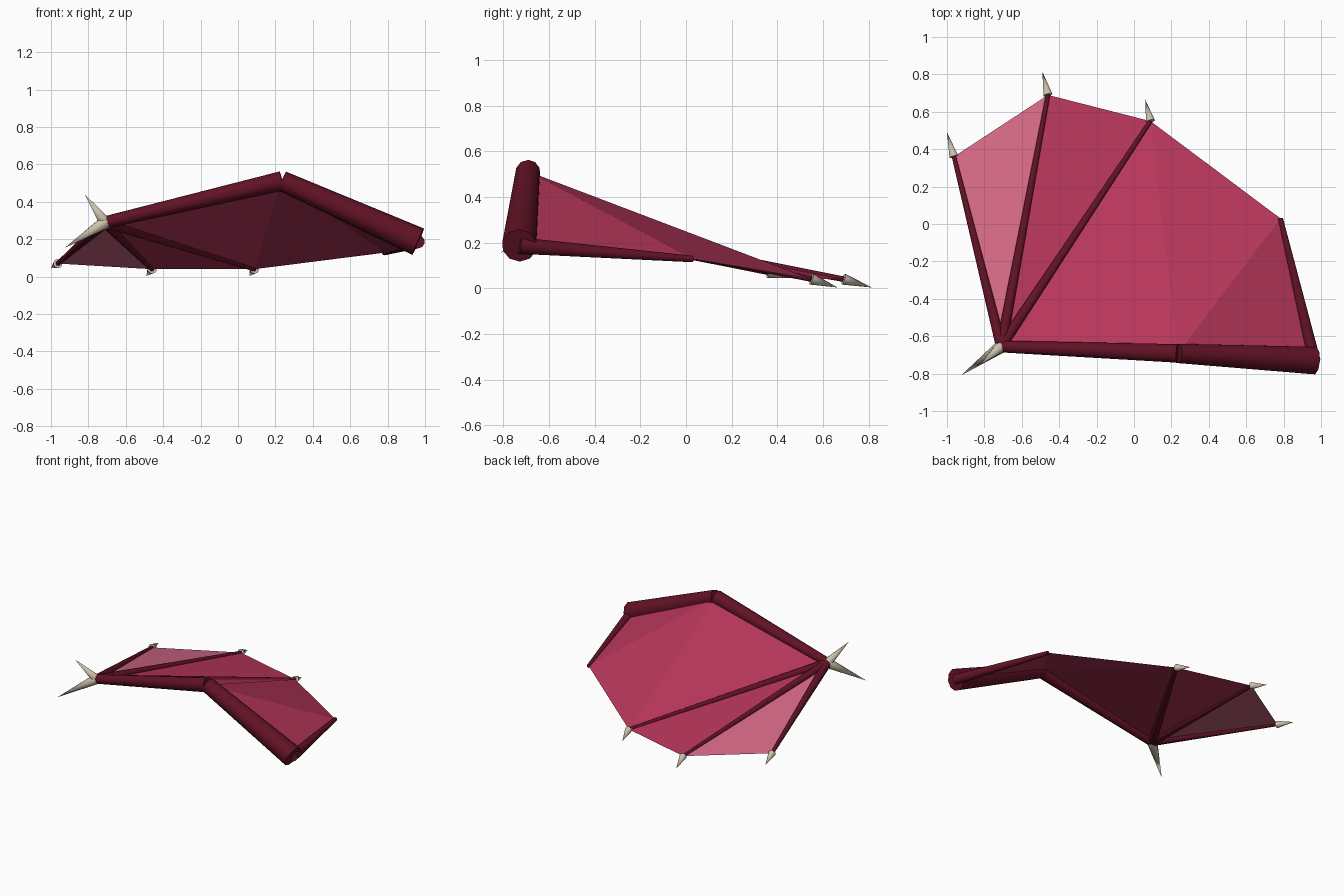
import bpy
import bmesh
from mathutils import Vector

cube = bpy.data.objects.get("Cube")
if cube:
    bpy.data.objects.remove(cube, do_unlink=True)


def material(name, color):
    mat = bpy.data.materials.new(name)
    mat.use_nodes = True
    mat.diffuse_color = (*color, 1)
    mat.node_tree.nodes["Principled BSDF"].inputs["Base Color"].default_value = (*color, 1)
    return mat


DARK = material("dark maroon skin", (0.12, 0.006, 0.018))
CRIMSON = material("crimson membrane", (0.48, 0.038, 0.105))
PINK = material("pale pink membrane", (0.66, 0.14, 0.235))
BONE = material("bone claw", (0.6, 0.53, 0.41))


def finish(name, bm, mat):
    mesh = bpy.data.meshes.new(name)
    bm.to_mesh(mesh)
    bm.free()
    mesh.materials.append(mat)
    obj = bpy.data.objects.new(name, mesh)
    bpy.context.collection.objects.link(obj)
    return obj


def limb(name, start, end, r1, r2, mat, sides=10):
    """Capped, tapered tube between two points; a zero end radius makes a spike."""
    a, b = Vector(start), Vector(end)
    bm = bmesh.new()
    bmesh.ops.create_cone(bm, cap_ends=True, segments=sides, radius1=r1,
                          radius2=r2, depth=(b - a).length)
    for f in bm.faces:
        f.smooth = abs(f.normal.z) < 0.9
    for e in bm.edges:
        e.smooth = all(f.smooth for f in e.link_faces)
    obj = finish(name, bm, mat)
    obj.location = (a + b) / 2
    obj.rotation_mode = 'QUATERNION'
    obj.rotation_quaternion = (b - a).to_track_quat('Z', 'Y')
    return obj


def membrane(name, triangles, mat):
    bm = bmesh.new()
    for tri in triangles:
        bm.faces.new([bm.verts.new(p) for p in tri])
    bmesh.ops.remove_doubles(bm, verts=bm.verts, dist=0.0001)
    return finish(name, bm, mat)


# Joints of the wing skeleton
shoulder = (0.963, -0.73, 0.187)
elbow = (0.235, -0.692, 0.512)
wrist = (-0.71, -0.655, 0.29)
outer_tip = (-0.963, 0.36, 0.07)
middle_tip = (-0.46, 0.69, 0.04)
inner_tip = (0.088, 0.55, 0.04)
root_tip = (0.783, 0.03, 0.128)

# Arm bones
limb("upper_arm", shoulder, elbow, 0.077, 0.054, DARK)
limb("forearm", elbow, wrist, 0.052, 0.033, DARK)
limb("root_strut", shoulder, root_tip, 0.036, 0.014, DARK)

# Fingers with their claws
fingers = {
    "outer": (outer_tip, (-1.0, 0.49, 0.045)),
    "middle": (middle_tip, (-0.49, 0.815, 0.003)),
    "inner": (inner_tip, (0.06, 0.665, 0.003)),
}
for label, (tip, claw_tip) in fingers.items():
    limb(label + "_finger", wrist, tip, 0.03, 0.012, DARK)
    limb(label + "_claw", tip, claw_tip, 0.025, 0, BONE)

# Thumb claws at the wrist
limb("upper_thumb_claw", wrist, (-0.82, -0.75, 0.44), 0.032, 0, BONE)
limb("lower_thumb_claw", wrist, (-0.925, -0.81, 0.155), 0.036, 0, BONE)

# Skin stretched between the bones
membrane("outer_membrane", [(wrist, middle_tip, outer_tip)], PINK)
membrane("middle_membrane", [(wrist, inner_tip, middle_tip)], CRIMSON)
membrane("inner_membrane", [(wrist, elbow, inner_tip),
                            (elbow, root_tip, inner_tip),
                            (elbow, shoulder, root_tip)], CRIMSON)
